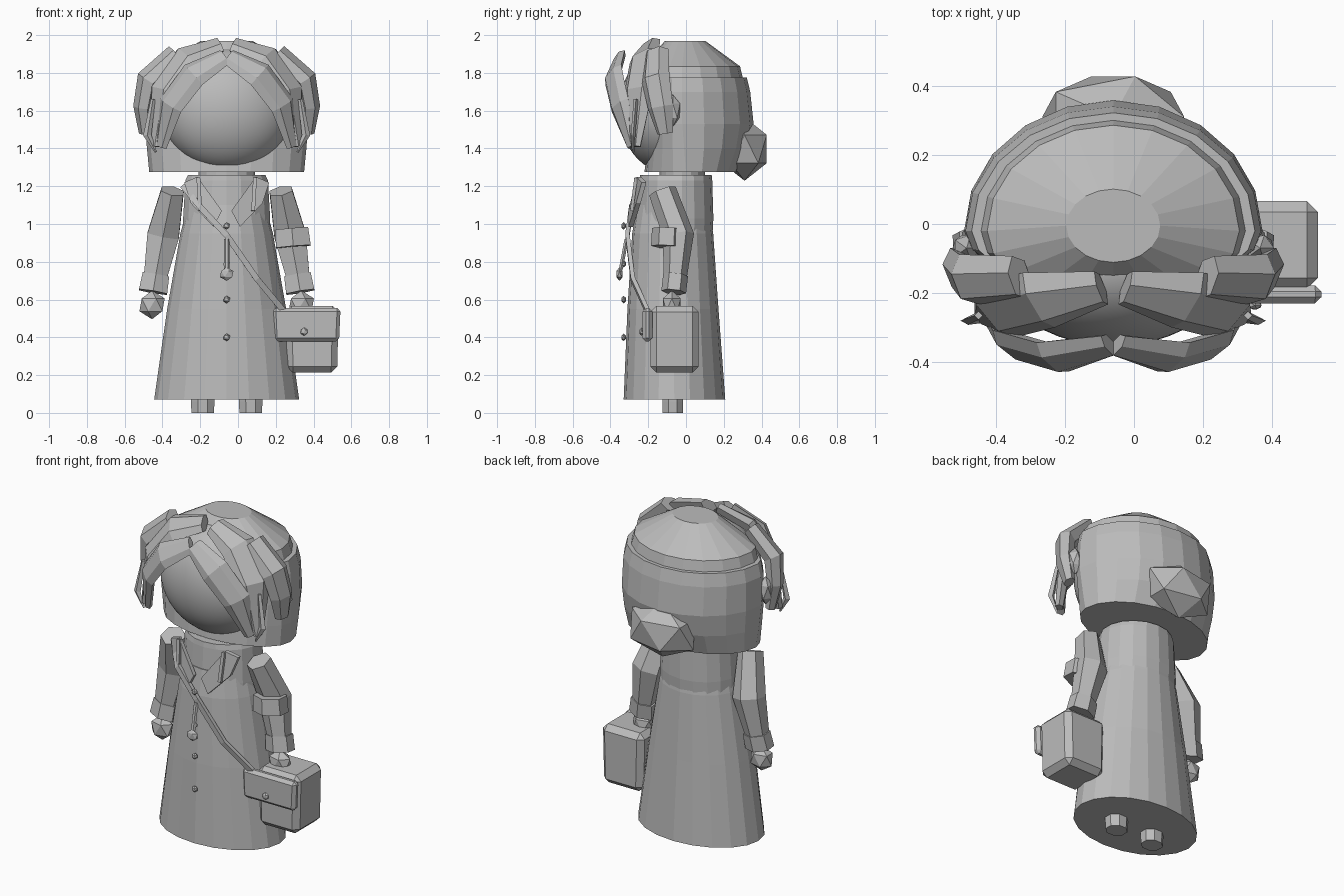
import bpy, bmesh, math
from mathutils import Vector

CX = -0.06  # axis of the figure
grey = bpy.data.materials.new("plain grey")
grey.diffuse_color = (0.5, 0.5, 0.5, 1)


def finish(name, bm):
    bmesh.ops.recalc_face_normals(bm, faces=bm.faces)
    me = bpy.data.meshes.new(name)
    bm.to_mesh(me)
    bm.free()
    ob = bpy.data.objects.new(name, me)
    me.materials.append(grey)
    bpy.context.collection.objects.link(ob)
    return ob


def skin(name, rings):
    """Join equal-length rings of points and cap both ends."""
    bm = bmesh.new()
    vs = [[bm.verts.new(p) for p in r] for r in rings]
    n = len(vs[0])
    for a, b in zip(vs, vs[1:]):
        for i in range(n):
            j = (i + 1) % n
            bm.faces.new((a[i], a[j], b[j], b[i]))
    bm.faces.new(vs[0])
    bm.faces.new(vs[-1])
    return finish(name, bm)


def loft(name, levels, n, phase=0.0, cx=CX):
    """Levels: z, rx, cy, back radius, front radius."""
    rings = []
    for z, rx, cy, rb, rf in levels:
        ring = []
        for i in range(n):
            a = 2 * math.pi * (i + phase) / n
            s = math.sin(a)
            ring.append((cx + rx * math.cos(a), cy + (rb if s > 0 else rf) * s, z))
        rings.append(ring)
    return skin(name, rings)


def sweep(name, path, n=6, centre=None, hint=(0, -1, 0), phase=0.0):
    """Path points: x, y, z, half width, half thickness."""
    pts = [Vector(p[:3]) for p in path]
    rings = []
    for i, p in enumerate(path):
        t = (pts[min(i + 1, len(pts) - 1)] - pts[max(i - 1, 0)]).normalized()
        h = pts[i] - Vector(centre) if centre else Vector(hint)
        side = t.cross(h).normalized()
        out = side.cross(t).normalized()
        ring = []
        for k in range(n):
            a = 2 * math.pi * (k + phase) / n
            ring.append(pts[i] + side * p[3] * math.cos(a) + out * p[4] * math.sin(a))
        rings.append(ring)
    return skin(name, rings)


def gem(name, loc, size, sub=1, smooth=False):
    bm = bmesh.new()
    bmesh.ops.create_icosphere(bm, subdivisions=sub, radius=1)
    for v in bm.verts:
        v.co = Vector(loc) + Vector(v.co[i] * size[i] for i in range(3))
    if smooth:
        for f in bm.faces:
            f.smooth = True
    return finish(name, bm)


def box(name, lo, hi, bevel, taper=0.0):
    bm = bmesh.new()
    bmesh.ops.create_cube(bm, size=1)
    for v in bm.verts:
        low = v.co.z < 0
        v.co = Vector(lo[i] + (v.co[i] + 0.5) * (hi[i] - lo[i]) for i in range(3))
        if low:
            v.co.x += taper if v.co.x < (lo[0] + hi[0]) / 2 else -taper
    bmesh.ops.bevel(bm, geom=bm.edges[:], offset=bevel, segments=1, affect='EDGES')
    return finish(name, bm)


# Coat skirt, torso and neck
loft("coat", [(0.07, 0.384, -0.062, 0.27, 0.268), (0.55, 0.315, -0.065, 0.237, 0.245),
              (0.95, 0.245, -0.068, 0.212, 0.217), (1.1, 0.205, -0.07, 0.19, 0.19)], 20)
loft("torso", [(0.85, 0.235, -0.055, 0.19, 0.2), (1.03, 0.234, -0.055, 0.2, 0.205),
               (1.23, 0.222, -0.055, 0.194, 0.192), (1.26, 0.208, -0.055, 0.191, 0.188)], 18, 0.5)
loft("neck", [(1.2, 0.15, -0.02, 0.12, 0.12), (1.3, 0.15, -0.02, 0.12, 0.12)], 16)

# Head: smooth face set into the front of a faceted hair shell, with a stepped crown
gem("face", (CX, -0.11, 1.605), (0.345, 0.243, 0.327), 4, True)
loft("hair_shell", [(1.275, 0.41, 0.0, 0.274, 0.22), (1.4, 0.422, -0.01, 0.34, 0.195),
                    (1.53, 0.432, -0.02, 0.378, 0.175), (1.7, 0.428, -0.02, 0.36, 0.175),
                    (1.775, 0.41, -0.02, 0.342, 0.18)], 20)
loft("hair_crown", [(1.75, 0.39, -0.02, 0.326, 0.2), (1.835, 0.365, -0.02, 0.306, 0.21),
                    (1.97, 0.136, -0.005, 0.106, 0.106)], 20)
gem("hair_bun", (CX, 0.31, 1.397), (0.23, 0.138, 0.168))

HEAD = (CX, 0.05, 1.6)
for s, side in ((-1, "left"), (1, "right")):
    def m(rows):
        return [(CX + s * r[0],) + tuple(r[1:]) for r in rows]

    # Hair locks, from the middle parting outwards
    sweep(side + "_fringe_lock", m([(0.01, -0.35, 1.885, 0.05, 0.024), (0.175, -0.385, 1.79, 0.082, 0.03),
                                   (0.295, -0.35, 1.63, 0.078, 0.03), (0.345, -0.285, 1.41, 0.035, 0.022)]),
          6, HEAD)
    sweep(side + "_middle_lock", m([(0.035, -0.185, 1.948, 0.06, 0.032), (0.215, -0.22, 1.885, 0.1, 0.042),
                                   (0.34, -0.25, 1.71, 0.1, 0.04), (0.375, -0.265, 1.41, 0.03, 0.025)]),
          6, HEAD)
    sweep(side + "_side_lock", m([(0.27, -0.155, 1.905, 0.07, 0.045), (0.418, -0.16, 1.765, 0.08, 0.055),
                                 (0.445, -0.135, 1.62, 0.072, 0.045), (0.432, -0.11, 1.48, 0.045, 0.03)]),
          6, HEAD)
    sweep(side + "_loose_strand", m([(0.39, -0.265, 1.66, 0.012, 0.012), (0.42, -0.28, 1.47, 0.022, 0.012),
                                    (0.375, -0.28, 1.38, 0.006, 0.006)]), 4)
    # Ear
    gem(side + "_ear", (CX + s * 0.425, -0.07, 1.6), (0.045, 0.045, 0.085))

    # Arm, cuff and hand
    sweep(side + "_arm", m([(0.287, -0.125, 1.175, 0.069, 0.074), (0.336, -0.04, 0.94, 0.097, 0.083),
                           (0.385, -0.06, 0.68, 0.066, 0.058)]), 6, phase=0.5)
    sweep(side + "_cuff", m([(0.375, -0.055, 0.73, 0.082, 0.066), (0.39, -0.065, 0.64, 0.087, 0.066)]),
          6, phase=0.5)
    gem(side + "_hand", (CX + s * 0.395, -0.075, 0.572), (0.075, 0.055, 0.076))

    # Foot
    loft(side + "_foot", [(0.0, 0.064, -0.07, 0.058, 0.058), (0.06, 0.068, -0.07, 0.06, 0.06),
                          (0.3, 0.065, -0.07, 0.06, 0.06)], 8, 0.5, CX + s * 0.127)

    # Collar lapel: thin plate with a raised edge
    outline = [(0.155, -0.262, 1.25), (0.225, -0.235, 1.22), (0.19, -0.265, 1.11),
               (0.07, -0.305, 0.985), (0.025, -0.305, 1.07)]
    skin(side + "_lapel", [[(CX + s * x, y + d, z) for x, y, z in outline] for d in (0, 0.025)])
    sweep(side + "_lapel_edge", m([(0.15, -0.265, 1.245, 0.014, 0.012), (0.14, -0.288, 1.07, 0.014, 0.012)]),
          4, phase=0.5)

# Arm band on one sleeve
sweep("arm_band", [(0.285, -0.1, 0.975, 0.1, 0.08), (0.293, -0.105, 0.88, 0.107, 0.08)], 6, phase=0.5)

# Buttons and hanging pendant
for z in (0.99, 0.79, 0.6, 0.4):
    gem("coat_button", (CX, -0.33, z), (0.02, 0.014, 0.02))
sweep("pendant_cord", [(CX, -0.315, 0.92, 0.014, 0.012), (CX, -0.345, 0.76, 0.014, 0.012)], 6)
gem("pendant", (CX, -0.352, 0.735), (0.04, 0.02, 0.036))

# Shoulder bag with flap, clasp and strap
box("bag", (0.252, -0.188, 0.213), (0.533, 0.067, 0.567), 0.032, 0.008)
box("bag_flap", (0.182, -0.23, 0.378), (0.543, -0.178, 0.555), 0.018, 0.008)
gem("bag_clasp", (0.35, -0.235, 0.43), (0.022, 0.014, 0.022))
sweep("bag_strap", [(-0.29, -0.2, 1.2, 0.022, 0.016), (-0.2, -0.29, 1.09, 0.022, 0.016),
                    (-0.06, -0.31, 0.94, 0.022, 0.016), (0.1, -0.282, 0.71, 0.022, 0.016),
                    (0.25, -0.2, 0.53, 0.022, 0.016)], 4, phase=0.5)
